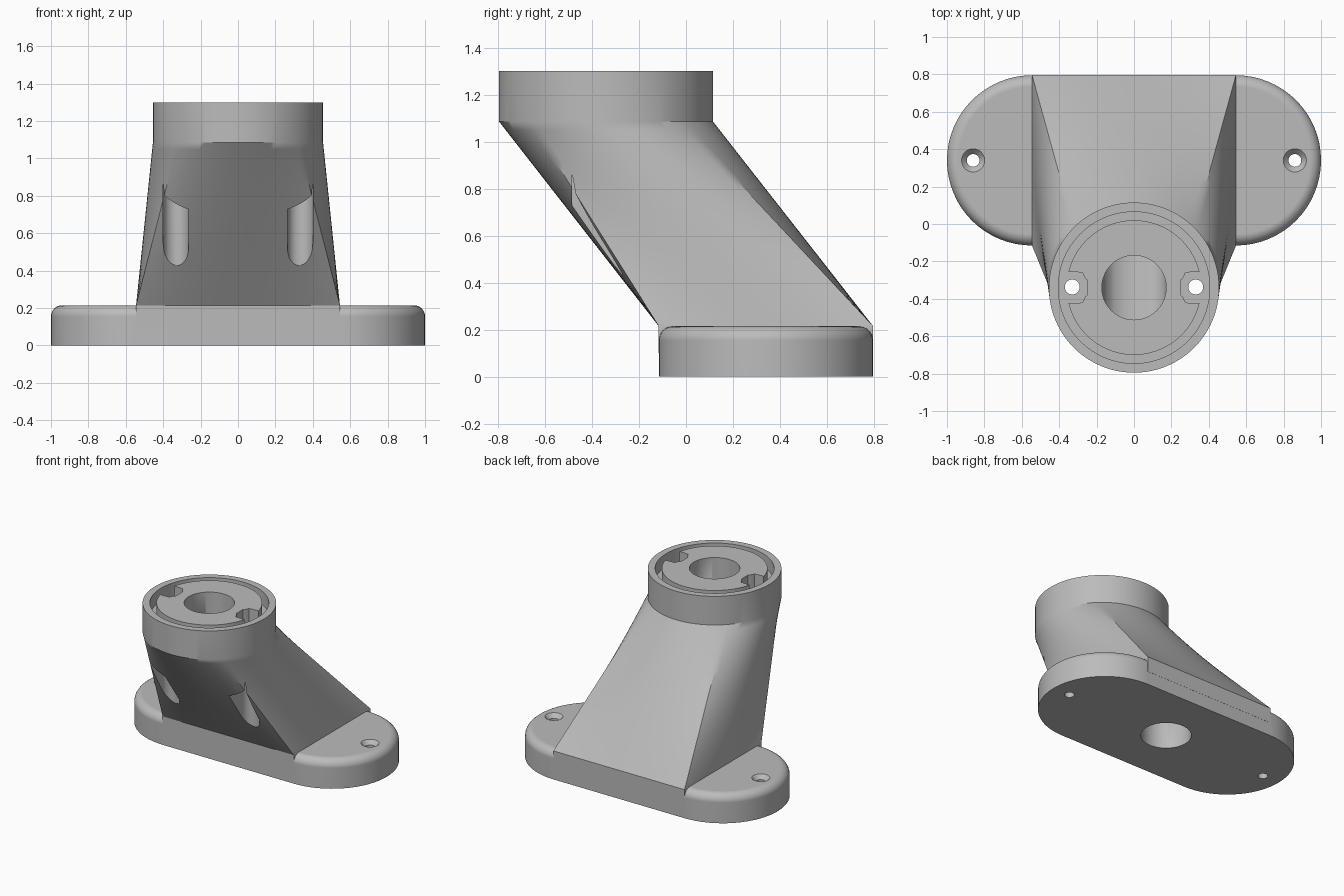
import bpy, bmesh, math
from mathutils import Vector

if "Cube" in bpy.data.objects:
    bpy.data.objects.remove(bpy.data.objects["Cube"])

SHIFT, R, HALF = 0.34, 0.455, 0.545      # axis offset, end radius, half straight length
BASE_H, NECK_Z, TOP_Z = 0.215, 1.085, 1.30
TAU = 2 * math.pi

grey = bpy.data.materials.new("grey plastic")
grey.diffuse_color = (0.5, 0.5, 0.5, 1)
grey.use_nodes = True
grey.node_tree.nodes["Principled BSDF"].inputs["Base Color"].default_value = grey.diffuse_color


def loft(name, rings, closed=False):
    """Skin a stack of equal-length rings; cap the ends unless the stack closes on itself."""
    bm = bmesh.new()
    vs = [[bm.verts.new(p) for p in ring] for ring in rings]
    n = len(vs[0])
    pairs = list(zip(vs, vs[1:])) + ([(vs[-1], vs[0])] if closed else [])
    for a, b in pairs:
        for i in range(n):
            j = (i + 1) % n
            bm.faces.new((a[i], a[j], b[j], b[i]))
    if not closed:
        bm.faces.new(vs[0][::-1])
        bm.faces.new(vs[-1])
    bmesh.ops.recalc_face_normals(bm, faces=bm.faces)
    me = bpy.data.meshes.new(name)
    bm.to_mesh(me)
    bm.free()
    me.materials.append(grey)
    ob = bpy.data.objects.new(name, me)
    bpy.context.collection.objects.link(ob)
    return ob


def circle(r, x, y, z, n=96):
    return [Vector((x + r * math.cos(TAU * i / n), y + r * math.sin(TAU * i / n), z)) for i in range(n)]


def stadium(r, z, n=32):
    pts = []
    for side in (1, -1):
        for i in range(n + 1):
            a = -math.pi / 2 + math.pi * i / n
            pts.append(Vector((side * (HALF + r * math.cos(a)), SHIFT + side * r * math.sin(a), z)))
    return pts


def rectangle(hx, hy, y, z, n=96):
    """Rectangle sampled so that its corners match the diagonals of a circle."""
    pts = []
    for i in range(n):
        s = ((i + n / 8) % n) / (n / 4)
        side, t = int(s), 2 * (s - int(s)) - 1
        u, v = [(1, t), (-t, 1), (-1, -t), (t, -1)][side]
        pts.append(Vector((hx * u, y + hy * v, z)))
    return pts


def prism(name, outline, z0, z1):
    return loft(name, [[Vector((x, y, z)) for x, y in outline] for z in (z0, z1)])


def combine(target, tool, operation):
    bpy.context.view_layer.objects.active = target
    mod = target.modifiers.new(tool.name, 'BOOLEAN')
    mod.operation, mod.solver, mod.object = operation, 'EXACT', tool
    bpy.ops.object.modifier_apply(modifier=mod.name)
    bpy.data.objects.remove(tool)


# Foot plate with a rounded top edge
f = 0.06
rings = [stadium(R, 0)]
for i in range(9):
    a = math.pi / 2 * i / 8
    rings.append(stadium(R - f + f * math.cos(a), BASE_H - f + f * math.sin(a)))
pedestal = loft("leaning_pedestal", rings)

# Leaning body that blends from a rectangle to the round collar
low = rectangle(HALF, R + 0.001, SHIFT, BASE_H)
high = circle(R, 0, -SHIFT, NECK_Z)
rings = [rectangle(HALF, R + 0.001, SHIFT, 0.1)]
rings += [[p.lerp(q, k / 24) for p, q in zip(low, high)] for k in range(25)]
rings.append(circle(R, 0, -SHIFT, TOP_Z))
combine(pedestal, loft("body_and_collar", rings), 'UNION')

# Central bore: straight through foot and collar, slanted in between
combine(pedestal, loft("bore", [circle(0.172, 0, y, z, 64) for y, z in
        ((SHIFT, -0.1), (SHIFT, BASE_H), (-SHIFT, NECK_Z), (-SHIFT, 1.4))]), 'DIFFERENCE')

# Ring groove in the collar top
groove = [circle(r, 0, -SHIFT, z) for r, z in ((0.36, 1.2), (0.405, 1.2), (0.405, 1.4), (0.36, 1.4))]
combine(pedestal, loft("ring_groove", groove, True), 'DIFFERENCE')

for s in (1, -1):
    # Angular notch opening into the groove
    notch = [(0.385, -0.08), (0.33, -0.085), (0.275, -0.08), (0.262, -0.05), (0.25, -0.04),
             (0.25, 0.04), (0.262, 0.05), (0.275, 0.08), (0.33, 0.085), (0.385, 0.08)]
    combine(pedestal, prism("notch", [(s * x, y - SHIFT) for x, y in notch], 1.2, 1.4), 'DIFFERENCE')
    # Round-backed screw access slot in the front face
    slot = [(0.265, -0.485), (0.4, -0.485)]
    slot += [(0.3325 + 0.0675 * math.cos(math.pi * i / 16), -0.335 + 0.0675 * math.sin(math.pi * i / 16))
             for i in range(17)]
    combine(pedestal, prism("access_slot", [(s * x, y) for x, y in slot], 0.3, 1.0), 'DIFFERENCE')
    # Vertical screw hole joining slot and notch
    combine(pedestal, loft("screw_hole", [circle(0.04, s * 0.33, -SHIFT + 0.003, z, 32)
            for z in (0.9, 1.35)]), 'DIFFERENCE')
    # Countersunk mounting hole in the foot
    combine(pedestal, loft("mounting_hole", [circle(r, s * 0.86, SHIFT, z, 32) for r, z in
            ((0.034, -0.1), (0.034, 0.185), (0.062, 0.215), (0.062, 0.3))]), 'DIFFERENCE')

# Smooth curved walls, crisp edges
bpy.context.view_layer.objects.active = pedestal
pedestal.select_set(True)
bpy.ops.object.shade_smooth_by_angle(angle=math.radians(30))
weighted = pedestal.modifiers.new("even_shading", 'WEIGHTED_NORMAL')
weighted.keep_sharp = True
